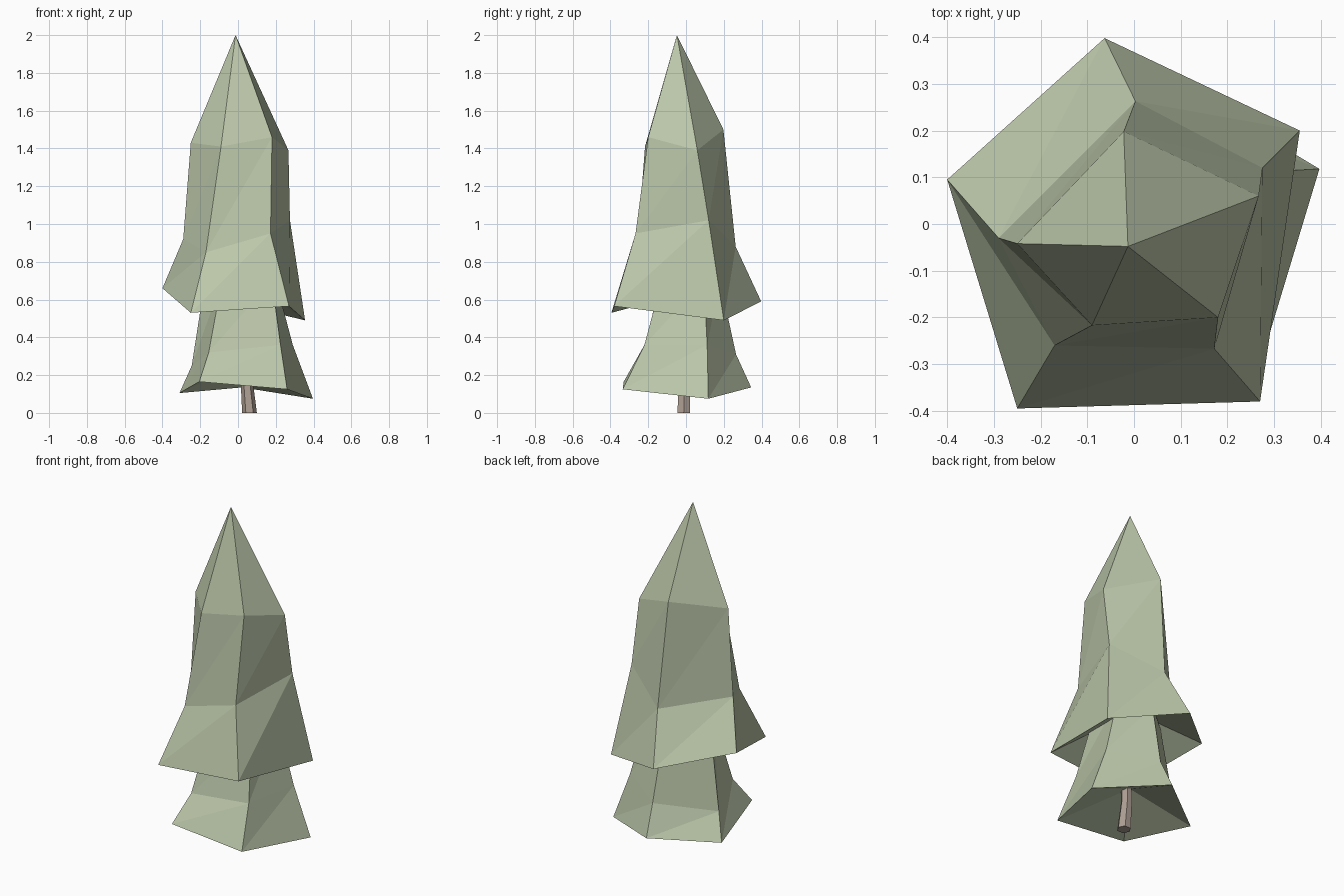
import bpy, bmesh, math
from mathutils import Vector

if "Cube" in bpy.data.objects:
    bpy.data.objects.remove(bpy.data.objects["Cube"])


def material(name, rgb):
    m = bpy.data.materials.new(name)
    m.diffuse_color = (*rgb, 1)
    m.use_nodes = True
    m.node_tree.nodes["Principled BSDF"].inputs["Base Color"].default_value = m.diffuse_color
    return m


def loft(name, rings, top, bottom, mat):
    """Stack of equal-sided rings, closed by a fan to a point at each end."""
    bm = bmesh.new()
    loops = [[bm.verts.new(p) for p in ring] for ring in rings]
    tip, base = bm.verts.new(top), bm.verts.new(bottom)
    n = len(rings[0])
    for i in range(n):
        j = (i + 1) % n
        for lo, hi in zip(loops, loops[1:]):
            bm.faces.new((lo[i], lo[j], hi[j]))
            bm.faces.new((lo[i], hi[j], hi[i]))
        bm.faces.new((loops[-1][i], loops[-1][j], tip))
        bm.faces.new((loops[0][j], loops[0][i], base))
    mesh = bpy.data.meshes.new(name)
    bm.to_mesh(mesh)
    bm.free()
    mesh.materials.append(mat)
    ob = bpy.data.objects.new(name, mesh)
    bpy.context.collection.objects.link(ob)
    return ob


green = material("needles", (0.50, 0.57, 0.40))
brown = material("bark", (0.42, 0.34, 0.29))

# Each ring runs: left, front left, front right, right, back
# Upper tier: hem, waist, shoulder
loft("upper_foliage", [
    [(-.40, .095, .66), (-.25, -.395, .53), (.27, -.38, .565), (.355, .20, .49), (-.063, .398, .59)],
    [(-.29, -.03, .92), (-.17, -.26, .85), (.172, -.267, .95), (.275, .12, 1.02), (.003, .263, .88)],
    [(-.25, -.042, 1.43), (-.09, -.217, 1.41), (.18, -.20, 1.46), (.267, .06, 1.39), (-.022, .198, 1.50)],
], (-.013, -.048, 2), (0, 0, .75), green)

# Lower tier: hem, waist, top hidden inside the upper tier
loft("lower_foliage", [
    [(-.31, .107, .105), (-.205, -.33, .165), (.26, -.335, .125), (.397, .118, .075), (.02, .345, .135)],
    [(-.245, .04, .25), (-.155, -.22, .32), (.225, -.22, .36), (.29, .112, .36), (.035, .265, .31)],
    [(-.175, .015, .70), (-.085, -.14, .70), (.18, -.13, .70), (.20, .095, .70), (.02, .18, .70)],
], (.02, 0, .76), (.03, 0, .26), green)

# Trunk: bent hexagonal stem
path = [(.061, -.012, 0, .039), (.046, -.009, .17, .032), (.055, 0, .32, .03)]
trunk = [[(x + r * math.cos(a), y + r * math.sin(a), z)
          for a in (math.tau * k / 6 for k in range(6))] for x, y, z, r in path]
loft("trunk", trunk, path[-1][:3], path[0][:3], brown)
